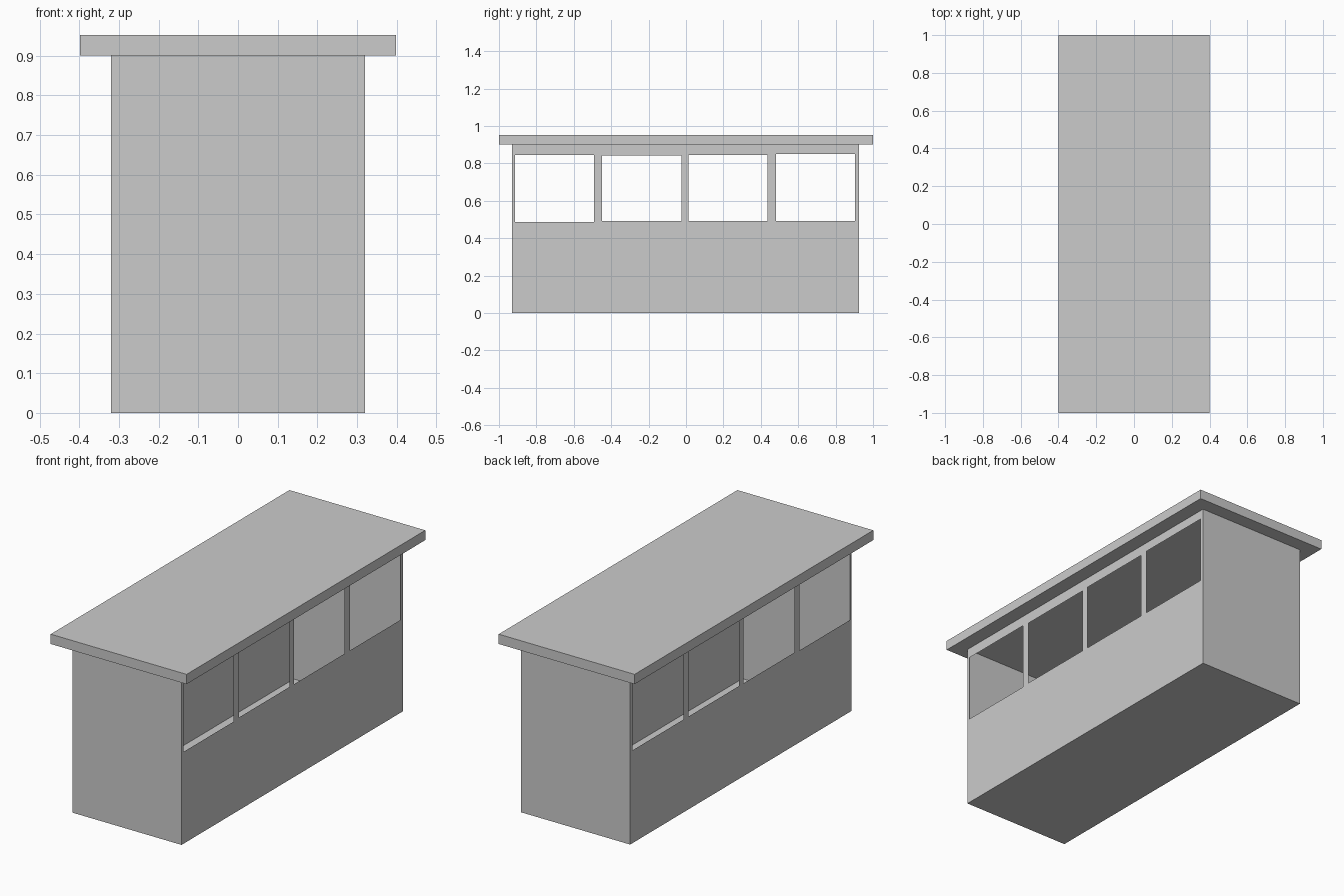
import bpy, bmesh

if "Cube" in bpy.data.objects:
    bpy.data.objects.remove(bpy.data.objects["Cube"])

HX, Y0, Y1, H = 0.32, -0.93, 0.925, 0.90
# window openings: y start, y end, sill height, head height
WINDOWS = [(-0.915, -0.493, 0.487, 0.846), (-0.45, -0.025, 0.492, 0.842),
           (0.014, 0.437, 0.492, 0.846), (0.48, 0.904, 0.492, 0.851)]


def make_object(name, bm):
    mesh = bpy.data.meshes.new(name)
    bm.to_mesh(mesh)
    bm.free()
    obj = bpy.data.objects.new(name, mesh)
    bpy.context.collection.objects.link(obj)
    return obj


def face(bm, points):
    bm.faces.new([bm.verts.new(p) for p in points])


def side_panel(bm, x, y0, y1, z0, z1):
    pts = [(x, y0, z0), (x, y1, z0), (x, y1, z1), (x, y0, z1)]
    face(bm, pts if x > 0 else pts[::-1])


# Thin-walled window sides: posts between openings, panels below and above
def window_wall(name, x):
    bm = bmesh.new()
    y = Y0
    for a, b, sill, head in WINDOWS:
        side_panel(bm, x, y, a, 0, H)
        side_panel(bm, x, a, b, 0, sill)
        side_panel(bm, x, a, b, head, H)
        y = b
    side_panel(bm, x, y, Y1, 0, H)
    make_object(name, bm)


window_wall("right_window_wall", HX)
window_wall("left_window_wall", -HX)

# Closed end walls
for name, y, s in (("front_wall", Y0, 1), ("back_wall", Y1, -1)):
    bm = bmesh.new()
    face(bm, [(-s * HX, y, 0), (s * HX, y, 0), (s * HX, y, H), (-s * HX, y, H)])
    make_object(name, bm)

# Floor
bm = bmesh.new()
face(bm, [(-HX, Y0, 0), (-HX, Y1, 0), (HX, Y1, 0), (HX, Y0, 0)])
make_object("floor", bm)

# Overhanging flat roof slab
bm = bmesh.new()
bmesh.ops.create_cube(bm, size=1)
bmesh.ops.scale(bm, vec=(0.797, 2.0, 0.052), verts=bm.verts)
bmesh.ops.translate(bm, vec=(0, 0, H + 0.026), verts=bm.verts)
make_object("roof", bm)
